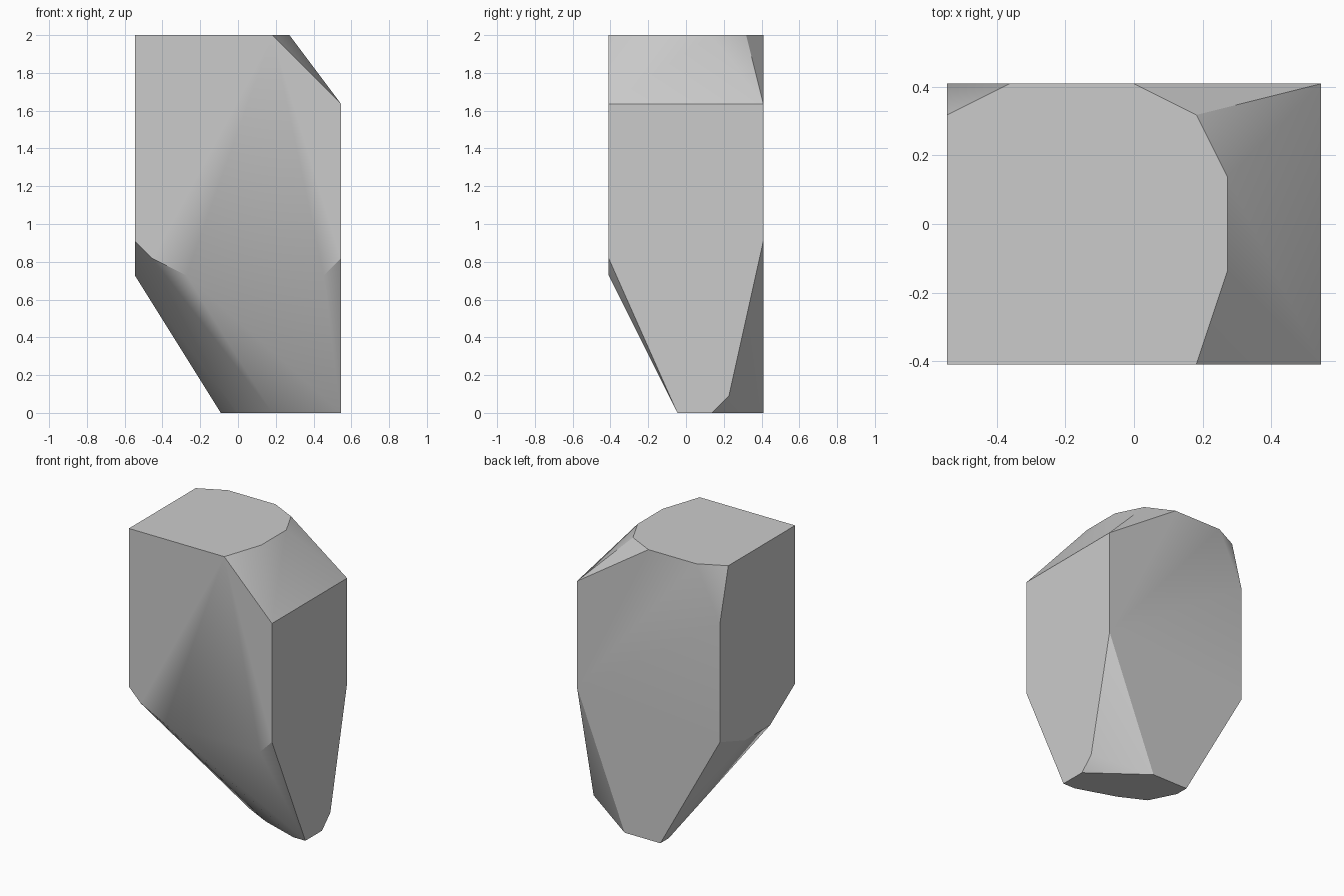
import bpy
import bmesh
from math import radians
from mathutils import Vector

default_cube = bpy.data.objects.get("Cube")
if default_cube:
    bpy.data.objects.remove(default_cube, do_unlink=True)

# The block is chiselled on a regular grid: width 12, depth 9, height 22 steps
WIDTH, DEPTH, HEIGHT = 12, 9, 22
STEP = 2 / HEIGHT


def make_material(name, colour):
    """Plain flat material, same colour in viewport and render."""
    material = bpy.data.materials.new(name)
    material.use_nodes = True
    material.diffuse_color = colour
    shader = next(n for n in material.node_tree.nodes if n.type == "BSDF_PRINCIPLED")
    shader.inputs["Base Color"].default_value = colour
    return material


def grid_point(column, row, level):
    """Convert grid steps to a position centred on the ground origin."""
    return Vector((column - WIDTH / 2, row - DEPTH / 2, level)) * STEP


# Corner outlines of the stone as (column, row), from the top down
top_outline = [(0, 0), (8, 0), (9, 3), (9, 6), (8, 8), (6, 9), (2, 9), (0, 8)]
shoulder_corners = [(WIDTH, 0), (WIDTH, DEPTH), (0, DEPTH)]
upper_waist = [(0, 0), (WIDTH, DEPTH)]
middle_waist = [(0, DEPTH), (WIDTH, 0), (1, 0)]
lower_waist = [(0, 3), (0, 6), (3, 0), (11, 0)]
heel_corner = [(WIDTH, 7)]
foot_outline = [(12, 4), (12, 6), (8, 9), (5, 9), (5, 8), (6, 6), (8, 5), (11, 4)]

layers = {
    HEIGHT: top_outline,
    18: shoulder_corners,
    10: upper_waist,
    9: middle_waist,
    8: lower_waist,
    1: heel_corner,
    0: foot_outline,
}

# Wrap one tight faceted skin around all corners
bm = bmesh.new()
for level, outline in layers.items():
    for column, row in outline:
        bm.verts.new(grid_point(column, row, level))
bmesh.ops.convex_hull(bm, input=bm.verts[:])
bmesh.ops.recalc_face_normals(bm, faces=bm.faces[:])

mesh = bpy.data.meshes.new("faceted_stone")
bm.to_mesh(mesh)
bm.free()
mesh.materials.append(make_material("stone_grey", (0.6, 0.6, 0.6, 1)))

stone = bpy.data.objects.new("faceted_stone", mesh)
bpy.context.collection.objects.link(stone)

# Blend shallow facets, keep the strong ridges crisp
bpy.ops.object.select_all(action="DESELECT")
stone.select_set(True)
bpy.context.view_layer.objects.active = stone
bpy.ops.object.shade_smooth_by_angle(angle=radians(30))
